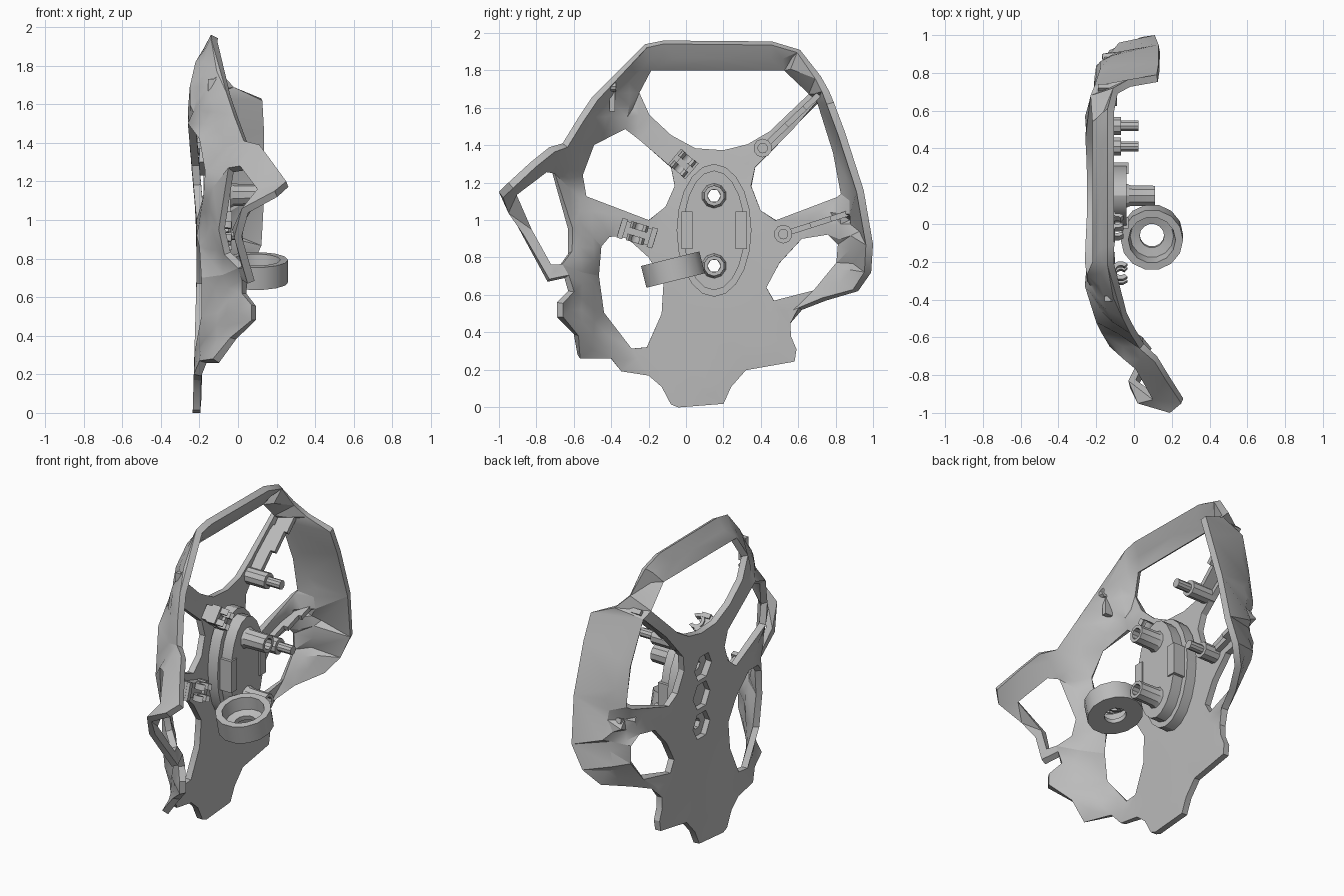
import bpy, bmesh, math
from mathutils import Vector, Matrix
from mathutils.geometry import delaunay_2d_cdt

cube = bpy.data.objects.get("Cube")
if cube:
    bpy.data.objects.remove(cube, do_unlink=True)

grey = bpy.data.materials.new("plain grey")
grey.use_nodes = True
colour = (0.5, 0.5, 0.5, 1)
grey.diffuse_color = colour
grey.node_tree.nodes["Principled BSDF"].inputs["Base Color"].default_value = colour


def finish(name, bm, thickness=0):
    """Turn a bmesh into a named, optionally thickened, shaded object."""
    mesh = bpy.data.meshes.new(name)
    bm.to_mesh(mesh)
    bm.free()
    mesh.materials.append(grey)
    obj = bpy.data.objects.new(name, mesh)
    bpy.context.scene.collection.objects.link(obj)
    bpy.ops.object.select_all(action="DESELECT")
    obj.select_set(True)
    bpy.context.view_layer.objects.active = obj
    if thickness:
        mod = obj.modifiers.new("thickness", "SOLIDIFY")
        mod.thickness, mod.offset = thickness, -1
        bpy.ops.object.modifier_apply(modifier=mod.name)
    bpy.ops.object.shade_smooth_by_angle(angle=math.radians(30))
    return obj


def clamp(t):
    return min(max(t, 0), 1)


def base_depth(z):
    """The panel leans out slightly at the foot and bulges towards the top."""
    return -.215 - .02 * clamp(1 - z / .7) - .045 * clamp((z - 1) / .5)


def inside(p, loop):
    hit = False
    for a, b in zip(loop, loop[1:] + loop[:1]):
        if (a[1] > p[1]) != (b[1] > p[1]):
            if p[0] < a[0] + (p[1] - a[1]) * (b[0] - a[0]) / (b[1] - a[1]):
                hit = not hit
    return hit


def edge_distance(p, loop):
    best = 9
    for a, b in zip(loop, loop[1:] + loop[:1]):
        a, b = Vector(a[:2]), Vector(b[:2])
        t = clamp((p - a).dot(b - a) / (b - a).length_squared)
        best = min(best, (p - a.lerp(b, t)).length)
    return best


def plate(name, outline, holes, thickness, depth=None, step=0, pins=()):
    """Pierced sheet in the side plane; points are (y, z) or (y, z, x)."""
    def lift(p):
        return tuple(p) if len(p) == 3 else (*p, base_depth(p[1]) if depth is None else depth)
    loops = [[lift(p) for p in loop] for loop in [outline] + holes]

    def solid(p):
        return inside(p, loops[0]) and not any(inside(p, h) for h in loops[1:])
    points, edges = [], []
    for loop in loops:
        n, s = len(loop), len(points)
        edges += [(s + i, s + (i + 1) % n) for i in range(n)]
        points += loop
    points += [lift(p) for p in pins]
    fixed, extra = len(points), []
    if step:
        for i in range(-20, 21):
            for j in range(41):
                p = Vector((i * step, j * step))
                gaps = [(p - Vector(c[:2])).length for c in points]
                if solid(p) and min(gaps + [edge_distance(p, l) for l in loops]) > step * 0.4:
                    w = [1 / (g + 0.001) ** 3 for g in gaps]
                    extra.append((*p, sum(k * c[2] for k, c in zip(w, points)) / sum(w)))
    points += extra
    verts, _, faces, origin, _, _ = delaunay_2d_cdt(
        [Vector(p[:2]) for p in points], edges, [], 0, 1e-5)
    bm = bmesh.new()
    vs = [bm.verts.new((points[o[0]][2], v.x, v.y)) for v, o in zip(verts, origin)]
    for f in faces:
        if solid(sum((verts[i] for i in f), Vector((0, 0))) / len(f)):
            face = bm.faces.new([vs[i] for i in f])
            face.normal_update()
            if face.normal.x > 0:
                face.normal_flip()
    # Relax the inner points so the sheet flows evenly between its rims
    inner = [v for v, o in zip(vs, origin) if o[0] >= fixed and v.link_edges]
    for _ in range(12):
        for v in inner:
            near = [e.other_vert(v).co.x for e in v.link_edges]
            v.co.x = sum(near) / len(near)
    bmesh.ops.delete(bm, geom=[v for v in vs if not v.link_faces], context="VERTS")
    return finish(name, bm, thickness)


def oval(y, z, ry, rz, n):
    return [(y + ry * math.cos(math.tau * i / n), z + rz * math.sin(math.tau * i / n))
            for i in range(n)]


def box(name, centre, size, angle=0):
    """Block turned about the x axis."""
    bm = bmesh.new()
    bmesh.ops.create_cube(bm, size=1)
    bm.transform(Matrix.Translation(centre) @ Matrix.Rotation(angle, 4, "X")
                 @ Matrix.Diagonal((*size, 1)))
    return finish(name, bm)


def lathe(name, profile, matrix, sides, sweep=math.tau):
    """Revolve a closed (radius, height) profile."""
    bm = bmesh.new()
    vs = [bm.verts.new((r, 0, h)) for r, h in profile]
    es = [bm.edges.new((a, b)) for a, b in zip(vs, vs[1:] + vs[:1])]
    bmesh.ops.spin(bm, geom=vs + es, axis=(0, 0, 1), cent=(0, 0, 0),
                   steps=sides, angle=sweep, use_duplicate=False)
    bmesh.ops.remove_doubles(bm, verts=bm.verts, dist=0.0005)
    bmesh.ops.holes_fill(bm, edges=bm.edges, sides=len(profile))
    bmesh.ops.recalc_face_normals(bm, faces=bm.faces)
    bm.transform(matrix)
    return finish(name, bm)


def along_x(x, y, z):
    return Matrix.Translation((x, y, z)) @ Matrix.Rotation(math.pi / 2, 4, "Y")


# Main side panel: curved edges, spokes, windows and front wing
outline = [
    (-.22, 1.94, -.14), (-.12, 1.96, -.14), (.46, 1.955, -.14), (.61, 1.91, -.14),
    (.72, 1.77, -.11), (.765, 1.69, -.03), (.79, 1.63, .12), (.85, 1.47, .13),
    (.95, 1.16, .13), (1, .87, .11), (.99, .72, .04), (.92, .62, -.04),
    (.75, .57, -.14), (.62, .52, -.19), (.56, .45), (.56, .38), (.59, .31), (.58, .245),
    (.32, .2), (.24, .11), (.2, .02), (-.04, 0), (-.08, .015), (-.13, .11), (-.2, .17),
    (-.35, .2), (-.41, .27, -.2), (-.58, .28, -.13), (-.6, .39, -.04),
    (-.69, .48, .07), (-.69, .56, .07), (-.63, .62, .02), (-.65, .69, .02),
    (-.74, .67, .05), (-.87, .91, -.02), (-.95, 1.06, .02), (-1, 1.15, .19),
    (-.95, 1.2, .25), (-.83, 1.31, .17), (-.73, 1.39, .11), (-.66, 1.41, .03),
    (-.58, 1.54, -.02), (-.5, 1.66, -.06), (-.39, 1.77, -.11)]
top_window = [
    (-.27, 1.69, -.25), (-.2, 1.82, -.22), (.54, 1.82, -.22), (.68, 1.69, -.23),
    (.45, 1.47), (.33, 1.4), (.2, 1.37), (.05, 1.38), (-.08, 1.45), (-.2, 1.56)]
back_window = [
    (.73, 1.65, -.21), (.57, 1.49), (.37, 1.28), (.35, 1.18), (.4, 1.05), (.48, 1),
    (.83, 1.11, -.2), (.86, 1.13, -.18), (.82, 1.37, -.18)]
low_back_window = [
    (.77, .93, -.21), (.84, .88, -.2), (.83, .76, -.19), (.7, .61, -.19),
    (.47, .57), (.43, .64), (.5, .77), (.62, .9)]
front_window = [
    (-.52, 1.42, -.2), (-.33, 1.5), (-.25, 1.43), (-.08, 1.28), (-.06, 1.18),
    (-.11, 1.07), (-.2, 1), (-.55, 1.12, -.18), (-.58, 1.25, -.17)]
low_front_window = [
    (-.42, .92), (-.33, .92), (-.2, .8), (-.12, .67), (-.13, .5), (-.21, .32),
    (-.3, .31), (-.47, .5, -.19), (-.5, .7, -.19), (-.48, .86, -.2)]
wing_window = [
    (-.93, 1.16, .1), (-.77, 1.28, .01), (-.72, 1.27, -.05), (-.63, .95, -.1),
    (-.63, .82, -.07), (-.68, .75, 0), (-.73, .75, .02), (-.83, .95, -.03)]
bends = [(.66, 1), (.8, 1.02, -.2), (.9, 1, -.17), (.96, .93, -.08), (.92, .76, -.13),
         (.89, 1.24, -.12), (.84, 1.42, -.11), (-.3, 1.6, -.25), (-.42, 1.57, -.19)]

HUB_Y, HUB_Z, POSTS = .15, .945, (1.13, .755)
sockets = [oval(HUB_Y, z, .085, .09, 6) for z in (*POSTS, HUB_Z)]
plate("side_panel", outline,
      [top_window, back_window, low_back_window, front_window, low_front_window,
       wing_window] + sockets, .04, step=.065, pins=bends)

# Stepped oval hub with two tubular posts
bores = [oval(HUB_Y, z, .035, .035, 6) for z in POSTS]
plate("hub_base", oval(HUB_Y, HUB_Z, .2, .355, 20), bores, .07, depth=-.18)
plate("hub_top", oval(HUB_Y, HUB_Z, .165, .32, 20), bores, .075, depth=-.115)
for z in POSTS:
    lathe("hub_post", [(.035, -.06), (.075, -.06), (.058, -.02), (.055, .11), (.035, .11)],
          along_x(0, HUB_Y, z), 10)
for side in (-1, 1):
    box("hub_side_block", (-.07, HUB_Y + side * .145, HUB_Z), (.08, .06, .2))

# Tilted cup ring fixed to the hub
lathe("cup_ring", [(.165, -.06), (.165, .06), (.125, .06), (.115, -.02), (.065, -.03), (.065, -.06)],
      Matrix.Translation((.095, -.07, .735)) @ Matrix.Rotation(math.radians(14), 4, "X"), 14)

# Back spokes: screw pillar with a stepped rib running outward
for start, end in (((.41, 1.385), (.73, 1.69)), ((.52, .925), (.88, 1.04))):
    a, b = Vector(start), Vector(end)
    run = b - a
    turn = math.atan2(run.y, run.x)
    foot = base_depth(a.y) + .01
    lathe("screw_pillar", [(0, foot), (.05, foot), (.05, -.07), (.028, -.07), (.028, .025), (0, .025)],
          along_x(0, *start), 10)
    for t0, t1, rise, top in ((0, .45, .01, -.14), (.4, .75, .02, -.11), (.7, 1, .05, -.09)):
        mid, low = a.lerp(b, (t0 + t1) / 2), foot + rise
        box("spoke_rib", ((low + top) / 2, *mid), (top - low, run.length * (t1 - t0), .03), turn)

# Front spokes: open cable clips on small pads
for x, y, z, turn, length in ((-.09, -.015, 1.3, -.7, .11), (-.07, -.26, .93, -.3, .2)):
    spin = Matrix.Translation((x, y, z)) @ Matrix.Rotation(turn, 4, "X")
    box("clip_pad", (-.16, y, z), (.08, length, .09), turn)
    for side in (-1, 1):
        place = spin @ Matrix.Translation((0, 0, side * .035)) @ Matrix.Rotation(.8, 4, "Z")
        lathe("cable_clip", [(.028, -.018), (.05, -.018), (.05, .018), (.028, .018)],
              place, 9, 4.7)
        box("clip_foot", (-.13, *(spin @ Vector((0, side * length * .42, 0))).yz),
            (.06, .03, .11), turn)

# Small eyelet on the front upper edge
box("eyelet_arm", (-.13, -.395, 1.655), (.05, .03, .15))
lathe("eyelet", [(.014, -.015), (.03, -.015), (.03, .015), (.014, .015)],
      Matrix.Translation((-.1, -.39, 1.715)) @ Matrix.Rotation(math.pi / 2, 4, "X"), 10)
